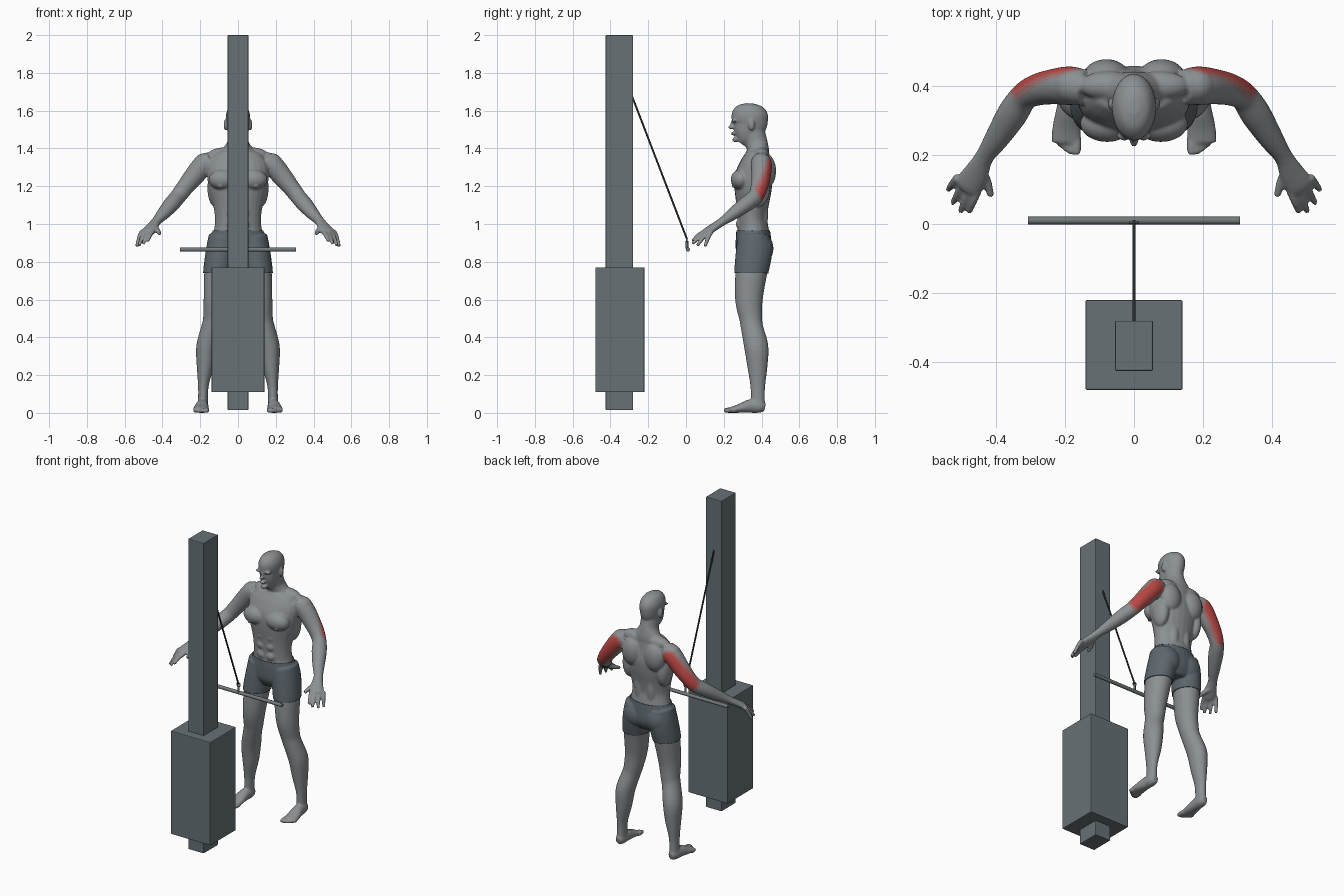
import bpy
import bmesh
import math
from mathutils import Vector, Matrix

cube = bpy.data.objects.get("Cube")
if cube:
    bpy.data.objects.remove(cube)


def material(name, r, g, b):
    mat = bpy.data.materials.new(name)
    mat.use_nodes = True
    mat.diffuse_color = (r, g, b, 1)
    mat.node_tree.nodes["Principled BSDF"].inputs["Base Color"].default_value = (r, g, b, 1)
    return mat


SKIN = material("grey skin", .26, .28, .29)
RED = material("muscle red", .5, .065, .06)
MID = material("faded red", .41, .125, .12)
PALE = material("pale red", .33, .2, .2)
CLOTH = material("shorts slate", .11, .135, .155)
STEEL = material("machine steel", .135, .165, .18)
BAR = material("bar grey", .17, .19, .2)
CABLE = material("cable black", .025, .03, .034)


def add_object(name, bm, mats, smooth=False):
    mesh = bpy.data.meshes.new(name)
    bm.to_mesh(mesh)
    bm.free()
    for mat in mats:
        mesh.materials.append(mat)
    if smooth:
        mesh.shade_smooth()
    obj = bpy.data.objects.new(name, mesh)
    bpy.context.collection.objects.link(obj)
    return obj


def resample(points, steps=4):
    """Catmull-Rom interpolation of whole cross-sections."""
    p = [Vector(q) for q in points]
    p = [p[0] * 2 - p[1]] + p + [p[-1] * 2 - p[-2]]
    out = []
    for i in range(1, len(p) - 2):
        a, b, c, d = p[i - 1:i + 3]
        for k in range(steps):
            t = k / steps
            out.append((b * 2 + (c - a) * t + (a * 2 - b * 5 + c * 4 - d) * t ** 2
                        + (b * 3 - a - c * 3 + d) * t ** 3) * .5)
    return out + [p[-2]]


def loft(bm, sections, ref, sides=24):
    """Closed tube through sections (x, y, z, side radius, radius along ref)."""
    secs = resample(sections)
    mids = [Vector(s[:3]) for s in secs]
    rings = []
    for i, s in enumerate(secs):
        t = (mids[min(i + 1, len(mids) - 1)] - mids[max(i - 1, 0)]).normalized()
        v = (ref - t * ref.dot(t)).normalized()
        u = t.cross(v)
        angles = [2 * math.pi * k / sides for k in range(sides)]
        rings.append([bm.verts.new(mids[i] + u * s[3] * math.cos(a) + v * s[4] * math.sin(a))
                      for a in angles])
    for r, q in zip(rings, rings[1:]):
        for k in range(sides):
            n = (k + 1) % sides
            bm.faces.new((r[k], r[n], q[n], q[k]))
    bm.faces.new(rings[0][::-1])
    bm.faces.new(rings[-1])


def blob(bm, centre, radii):
    bmesh.ops.create_uvsphere(bm, u_segments=24, v_segments=16, radius=1,
                              matrix=Matrix.Translation(centre) @ Matrix.Diagonal((*radii, 1)))


Y, Z = Vector((0, 1, 0)), Vector((0, 0, 1))
bm = bmesh.new()

# Left arm, hand and fingers
loft(bm, [(.14, .395, 1.335, .05, .05), (.185, .4, 1.31, .056, .056),
          (.235, .397, 1.25, .051, .053), (.28, .388, 1.195, .046, .046),
          (.318, .368, 1.145, .041, .043), (.352, .318, 1.105, .044, .041),
          (.395, .25, 1.055, .036, .033), (.432, .195, 1.015, .027, .023),
          (.455, .15, .985, .036, .021), (.478, .113, .96, .041, .019),
          (.487, .1, .95, .034, .015)], Z)
tips = [(.478, .033, .91), (.502, .035, .895), (.524, .06, .885), (.537, .1, .88)]
for k, tip in enumerate(tips):
    base = Vector((.449 + .02 * k, .105 + .01 * k, .962))
    tip = Vector(tip)
    knuckle = base.lerp(tip, .5) + Z * .007
    loft(bm, [(*base, .013, .013), (*knuckle, .012, .012), (*tip, .009, .009)], Z, 12)
loft(bm, [(.445, .16, .985, .016, .016), (.425, .12, .965, .014, .014),
          (.414, .08, .948, .01, .01)], Z, 12)

# Left leg, foot and toes
loft(bm, [(.075, .36, .93, .075, .08), (.09, .36, .85, .075, .09),
          (.106, .345, .74, .073, .084), (.118, .333, .6, .064, .073),
          (.13, .343, .5, .055, .061), (.142, .35, .45, .053, .059),
          (.167, .372, .35, .054, .064), (.174, .378, .25, .045, .054),
          (.183, .38, .15, .029, .04), (.185, .38, .09, .026, .037),
          (.187, .383, .03, .028, .036)], Y)
loft(bm, [(.186, .418, .028, .018, .022), (.187, .39, .034, .03, .034),
          (.19, .34, .036, .033, .036), (.195, .28, .023, .041, .023),
          (.196, .235, .015, .043, .015)], Z)
for k in range(5):
    r = .014 - .0012 * k
    x, y = .166 + .0155 * k, .2 + .0025 * k * k
    loft(bm, [(x, .25, r, r, r), (x, y + .02, r, r, r), (x, y, r, r * .7, r * .8)], Z, 12)

# Left side muscles: deltoid, trapezius, chest, shoulder blade, lat, glute, ear
blob(bm, (.178, .4, 1.315), (.06, .055, .06))
blob(bm, (.075, .4, 1.365), (.085, .042, .04))
blob(bm, (.078, .29, 1.235), (.078, .053, .055))
blob(bm, (.095, .252, 1.2), (.01, .01, .01))
blob(bm, (.08, .425, 1.28), (.068, .052, .09))
blob(bm, (.12, .385, 1.19), (.042, .06, .1))
blob(bm, (.04, .4, 1.06), (.035, .035, .13))
blob(bm, (.075, .4, .87), (.07, .057, .075))
blob(bm, (.066, .347, 1.525), (.01, .017, .03))
blob(bm, (.028, .254, 1.545), (.024, .013, .008))
for z in (1.0, 1.06, 1.12):
    blob(bm, (.03, .283, z), (.03, .019, .027))

# Mirror limbs and muscles to the right side
copy = bmesh.ops.duplicate(bm, geom=bm.verts[:] + bm.edges[:] + bm.faces[:])["geom"]
for v in copy:
    if isinstance(v, bmesh.types.BMVert):
        v.co.x *= -1

# Torso and neck, then head
loft(bm, [(0, .36, .8, .09, .06), (0, .36, .85, .145, .088), (0, .357, .92, .145, .088),
          (0, .355, .97, .127, .083), (0, .35, 1.03, .122, .079),
          (0, .352, 1.1, .132, .086), (0, .355, 1.18, .153, .098),
          (0, .358, 1.25, .163, .1), (0, .367, 1.31, .16, .084),
          (0, .378, 1.36, .13, .066), (0, .383, 1.39, .09, .057),
          (0, .372, 1.43, .058, .06), (0, .362, 1.47, .053, .06),
          (0, .355, 1.53, .05, .055)], Y)
loft(bm, [(0, .287, 1.43, .022, .028), (0, .305, 1.455, .042, .054),
          (0, .322, 1.49, .053, .077), (0, .338, 1.53, .06, .092),
          (0, .338, 1.57, .064, .097), (0, .34, 1.6, .058, .089),
          (0, .342, 1.625, .042, .064), (0, .343, 1.638, .016, .025)], Y)
blob(bm, (0, .24, 1.512), (.013, .017, .011))
blob(bm, (0, .247, 1.53), (.008, .012, .02))
blob(bm, (0, .248, 1.478), (.02, .011, .009))
blob(bm, (0, .263, 1.447), (.02, .018, .014))
bmesh.ops.recalc_face_normals(bm, faces=bm.faces)

# Fuse everything into one smooth skin
body = add_object("body", bm, [SKIN])
fuse = body.modifiers.new("fuse", "REMESH")
fuse.mode = "VOXEL"
fuse.voxel_size = .0055
relax = body.modifiers.new("relax", "SMOOTH")
relax.factor = .5
relax.iterations = 5
graph = bpy.context.evaluated_depsgraph_get()
mesh = bpy.data.meshes.new_from_object(body.evaluated_get(graph))
body.modifiers.clear()
body.data = mesh
mesh.materials.clear()
for mat in (SKIN, RED, MID, PALE):
    mesh.materials.append(mat)
mesh.shade_smooth()

# Highlight the back of each upper arm, fading outward
top, low = Vector((.195, .447, 1.305)), Vector((.315, .403, 1.165))
axis = low - top
for face in mesh.polygons:
    c = Vector((abs(face.center.x), face.center.y, face.center.z))
    t = min(1, max(0, (c - top).dot(axis) / axis.length_squared))
    d = (c - top - axis * t).length
    face.material_index = 1 if d < .036 else 2 if d < .045 else 3 if d < .053 else 0

# Shorts: a shell over the hips and thighs
bm = bmesh.new()
bm.from_mesh(mesh)
bmesh.ops.delete(bm, geom=[v for v in bm.verts if abs(v.co.x) > .26], context="VERTS")
for z, direction in ((.74, -Z), (.965, Z)):
    bmesh.ops.bisect_plane(bm, geom=bm.verts[:] + bm.edges[:] + bm.faces[:],
                           plane_co=(0, 0, z), plane_no=direction, clear_outer=True)
for face in bm.faces:
    face.material_index = 0
shorts = add_object("shorts", bm, [CLOTH], True)
shell = shorts.modifiers.new("cloth", "SOLIDIFY")
shell.thickness = .006
shell.offset = 1


def box(name, low, high, mat):
    bm = bmesh.new()
    low, high = Vector(low), Vector(high)
    bmesh.ops.create_cube(bm, size=1, matrix=Matrix.Translation((low + high) / 2)
                          @ Matrix.Diagonal((*(high - low), 1)))
    obj = add_object(name, bm, [mat])
    bevel = obj.modifiers.new("bevel", "BEVEL")
    bevel.width = .004
    bevel.segments = 2


def rod(name, start, end, radius, mat):
    bm = bmesh.new()
    start, end = Vector(start), Vector(end)
    turn = (end - start).to_track_quat("Z", "Y").to_matrix().to_4x4()
    bmesh.ops.create_cone(bm, cap_ends=True, segments=20, radius1=radius, radius2=radius,
                          depth=(end - start).length,
                          matrix=Matrix.Translation((start + end) / 2) @ turn)
    obj = add_object(name, bm, [mat], True)
    obj.data.set_sharp_from_angle(angle=math.radians(40))


# Cable machine
box("post", (-.055, -.425, .015), (.055, -.28, 2), STEEL)
box("weight_housing", (-.14, -.48, .11), (.14, -.22, .77), STEEL)
rod("cable", (0, -.285, 1.675), (0, .005, .92), .005, CABLE)
rod("pull_bar", (-.307, .01, .865), (.307, .01, .865), .011, BAR)
rod("clip_stem", (0, .005, .87), (0, .005, .91), .007, STEEL)
bpy.ops.mesh.primitive_torus_add(location=(0, .005, .918), rotation=(math.pi / 2, 0, 0),
                                 major_radius=.011, minor_radius=.004,
                                 major_segments=20, minor_segments=8)
ring = bpy.context.object
ring.name = "clip_ring"
ring.data.materials.append(STEEL)
ring.data.shade_smooth()
